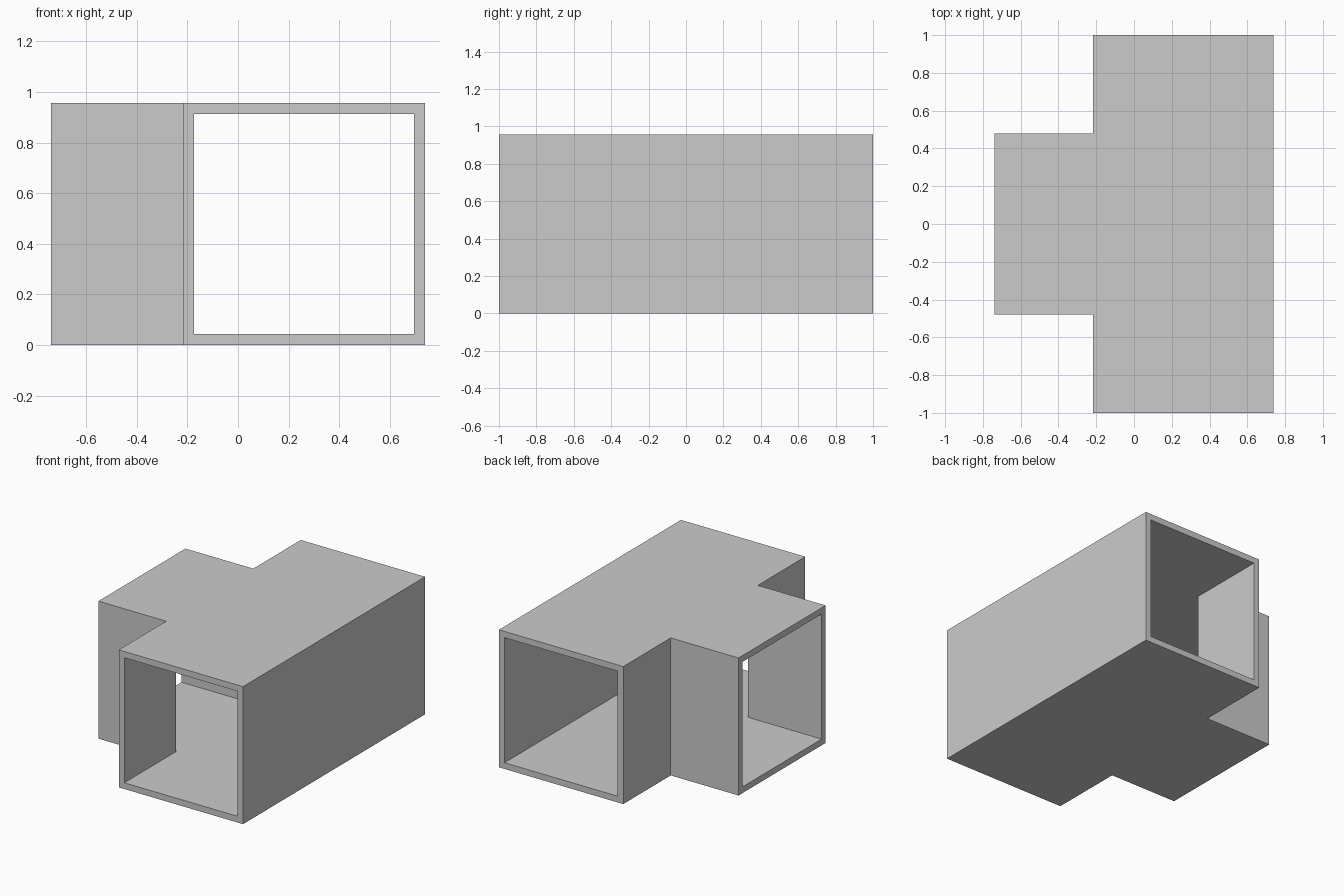
import bpy, bmesh

if "Cube" in bpy.data.objects:
    bpy.data.objects.remove(bpy.data.objects["Cube"])

U = 1 / 23          # one wall thickness; the duct is 46 walls long


def tee_prism(name, x_end, x_side, x_back, half_branch, half_len, z0, z1):
    """Solid T-shaped block extruded upwards from its plan outline."""
    half = [(x_end, half_branch), (x_side, half_branch),
            (x_side, half_len), (x_back, half_len)]
    outline = [(x, -y) for x, y in half] + half[::-1]
    bm = bmesh.new()
    base = bm.faces.new([bm.verts.new((x * U, y * U, z0 * U)) for x, y in outline])
    top = bmesh.ops.extrude_face_region(bm, geom=[base])["geom"]
    bmesh.ops.translate(bm, vec=(0, 0, (z1 - z0) * U),
                        verts=[v for v in top if isinstance(v, bmesh.types.BMVert)])
    bmesh.ops.recalc_face_normals(bm, faces=bm.faces)
    mesh = bpy.data.meshes.new(name)
    bm.to_mesh(mesh)
    bm.free()
    obj = bpy.data.objects.new(name, mesh)
    bpy.context.collection.objects.link(obj)
    return obj


# Outer shell of the tee duct
duct = tee_prism("tee_duct", -17, -5, 17, 11, 23, 0, 22)

# Hollow passage, running past all three open ends
passage = tee_prism("passage_cutter", -19, -4, 16, 10, 25, 1, 21)

cut = duct.modifiers.new("hollow", "BOOLEAN")
cut.operation = "DIFFERENCE"
cut.solver = "EXACT"
cut.object = passage
bpy.context.view_layer.objects.active = duct
bpy.ops.object.modifier_apply(modifier=cut.name)
bpy.data.objects.remove(passage, do_unlink=True)
